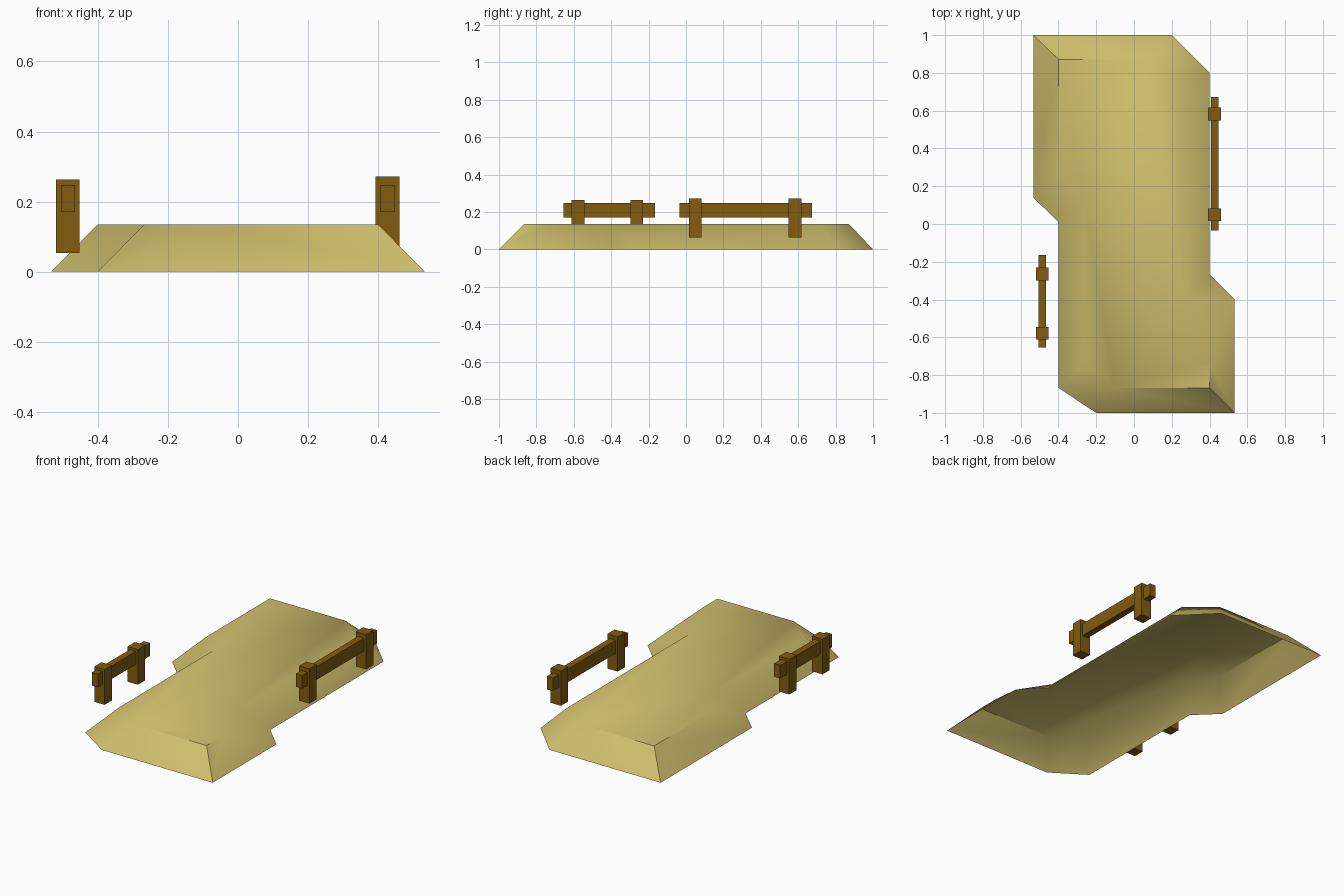
import bpy, bmesh, math

if "Cube" in bpy.data.objects:
    bpy.data.objects.remove(bpy.data.objects["Cube"])


def material(name, color):
    m = bpy.data.materials.new(name)
    m.diffuse_color = (*color, 1)
    m.use_nodes = True
    m.node_tree.nodes["Principled BSDF"].inputs["Base Color"].default_value = m.diffuse_color
    return m


sand = material("sand", (0.64, 0.53, 0.155))
wood = material("brown wood", (0.223, 0.107, 0.005))

# Sandy mound: open-bottomed shell with sloped sides
base = [(-.533, 1), (.2, 1), (.4, .8), (.4, -.267), (.533, -.4),
        (.533, -1), (-.2, -1), (-.4, -.867), (-.4, .01), (-.533, .14)]
top = [(-.4, .872), (.1, .872), (.265, .738), (.265, -.4), (.4, -.733),
       (.4, -.867), (-.103, -.867), (-.268, -.733), (-.268, .14), (-.4, .27)]
bm = bmesh.new()
lo = [bm.verts.new((x, y, 0)) for x, y in base]
hi = [bm.verts.new((x, y, .135)) for x, y in top]
bm.faces.new(hi[::-1])
n = len(base)
for i in range(n):
    j = (i + 1) % n
    if i == 4:  # twisted wall beside the front right step
        bm.faces.new((lo[i], hi[i], lo[j]))
        bm.faces.new((hi[i], hi[j], lo[j]))
    elif i == 3:
        bm.faces.new((lo[i], hi[i], lo[j]))
        bm.faces.new((hi[i], hi[j], lo[j]))
    else:
        bm.faces.new((lo[i], hi[i], hi[j], lo[j]))
bm.normal_update()
if max(bm.faces, key=lambda f: f.calc_area()).normal.z < 0:
    bmesh.ops.reverse_faces(bm, faces=bm.faces[:])
me = bpy.data.meshes.new("sand_mound")
bm.to_mesh(me)
bm.free()
me.materials.append(sand)
mound = bpy.data.objects.new("sand_mound", me)
bpy.context.collection.objects.link(mound)
bpy.context.view_layer.objects.active = mound
mound.select_set(True)
bpy.ops.object.shade_smooth_by_angle(angle=math.radians(43))


def box(name, x, y, z):
    """Box from (min, max) pairs."""
    bpy.ops.mesh.primitive_cube_add(size=1, location=[sum(r) / 2 for r in (x, y, z)])
    o = bpy.context.object
    o.name = name
    o.scale = [r[1] - r[0] for r in (x, y, z)]
    o.data.materials.append(wood)


def fence(side, x, rail, posts, z):
    """Rail running through two square posts."""
    box(side + "_rail", (x - .02, x + .02), rail, (.17, .248))
    for k, y in enumerate(posts):
        box(f"{side}_post_{k + 1}", (x - .034, x + .034), (y - .034, y + .034), z)


# Fences on either side of the mound
fence("left", -.486, (-.655, -.165), (-.578, -.264), (.053, .263))
fence("right", .427, (-.035, .673), (.049, .583), (.065, .272))
